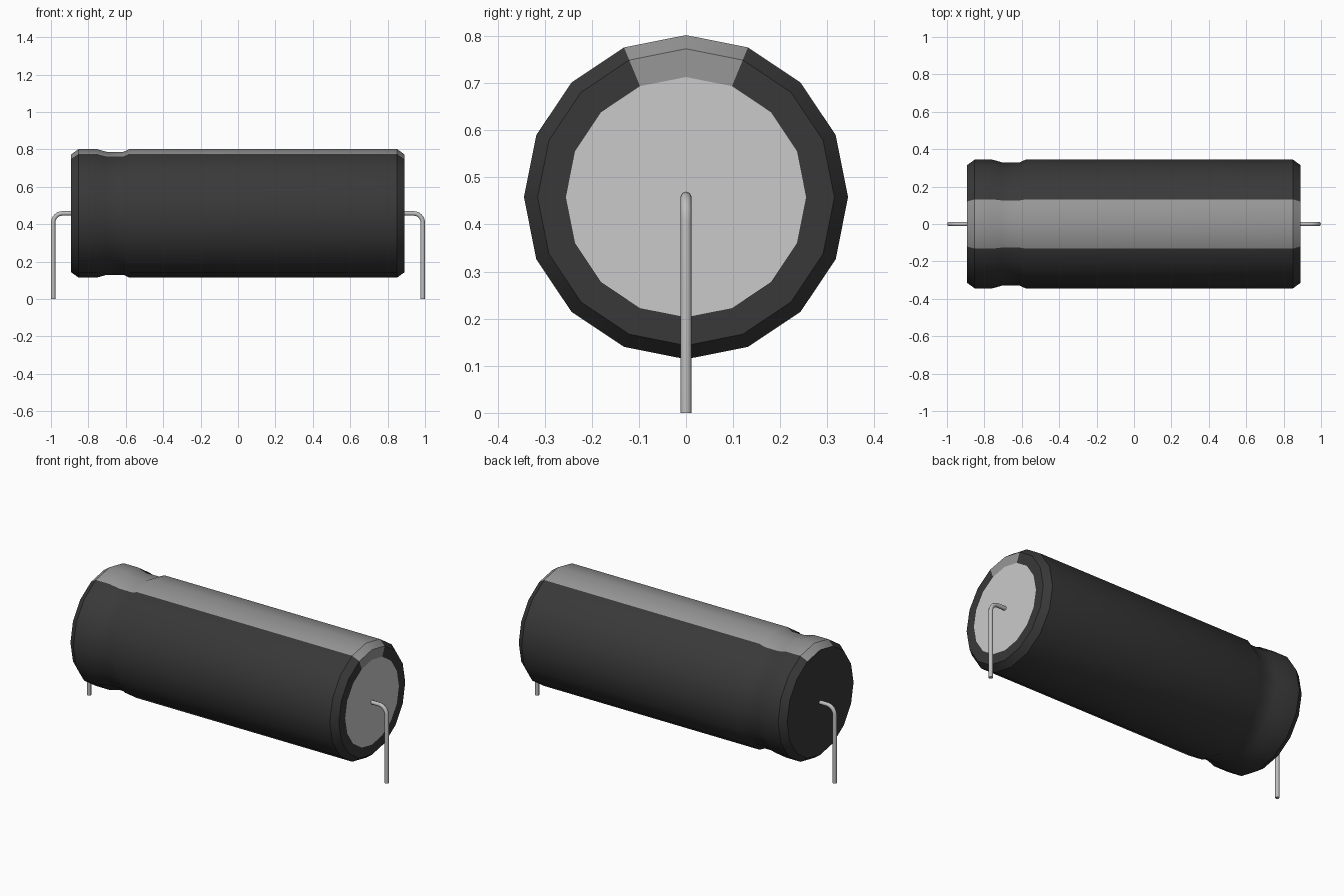
import bpy, bmesh, math

cube = bpy.data.objects.get("Cube")
if cube:
    bpy.data.objects.remove(cube, do_unlink=True)

SIDES = 16
AXIS_Z = 0.458


def material(name, rgb):
    mat = bpy.data.materials.new(name)
    mat.use_nodes = True
    mat.diffuse_color = (*rgb, 1)
    bsdf = next(n for n in mat.node_tree.nodes if n.type == 'BSDF_PRINCIPLED')
    bsdf.inputs["Base Color"].default_value = (*rgb, 1)
    return mat


black = material("black sleeve", (0.04, 0.04, 0.04))
grey = material("grey stripe", (0.31, 0.31, 0.31))
silver = material("silver cap", (0.59, 0.59, 0.59))
wire = material("lead wire", (0.52, 0.52, 0.52))


def smooth(obj, degrees):
    bpy.ops.object.select_all(action='DESELECT')
    obj.select_set(True)
    bpy.context.view_layer.objects.active = obj
    bpy.ops.object.shade_smooth_by_angle(angle=math.radians(degrees))


# Sleeve: lathe (x, radius) profile around the x axis, with a crimped groove
profile = [(-0.892, 0.315), (-0.852, 0.344), (-0.757, 0.344), (-0.703, 0.329),
           (-0.612, 0.329), (-0.58, 0.344), (0.85, 0.344), (0.89, 0.315), (0.89, 0.255)]
bm = bmesh.new()
rings = []
for x, r in profile:
    angles = [2 * math.pi * i / SIDES for i in range(SIDES)]
    rings.append([bm.verts.new((x, r * math.sin(a), AXIS_Z + r * math.cos(a))) for a in angles])
for a, b in zip(rings, rings[1:]):
    for i in range(SIDES):
        j = (i + 1) % SIDES
        face = bm.faces.new((a[i], a[j], b[j], b[i]))
        # the two facets beside the top edge carry the stripe
        face.material_index = 1 if i in (0, SIDES - 1) else 0
bm.faces.new(rings[0])
bm.faces.new(rings[-1]).material_index = 2
bmesh.ops.recalc_face_normals(bm, faces=bm.faces)
mesh = bpy.data.meshes.new("capacitor_body")
bm.to_mesh(mesh)
bm.free()
for mat in (black, grey, silver):
    mesh.materials.append(mat)
body = bpy.data.objects.new("capacitor_body", mesh)
bpy.context.collection.objects.link(body)
smooth(body, 30)


# Wire leads: out of each end, round the bend, down to the ground
def lead(name, side, bend=0.05, x_out=0.988):
    path = [(0.87, AXIS_Z)]
    for k in range(7):
        a = math.pi / 2 * k / 6
        path.append((x_out - bend + bend * math.sin(a), AXIS_Z - bend + bend * math.cos(a)))
    path.append((x_out, 0))
    curve = bpy.data.curves.new(name, 'CURVE')
    curve.dimensions = '3D'
    curve.bevel_depth = 0.012
    curve.bevel_resolution = 2
    curve.use_fill_caps = True
    spline = curve.splines.new('POLY')
    spline.points.add(len(path) - 1)
    for point, (x, z) in zip(spline.points, path):
        point.co = (side * x, 0, z, 1)
    curve.materials.append(wire)
    obj = bpy.data.objects.new(name, curve)
    bpy.context.collection.objects.link(obj)
    bpy.ops.object.select_all(action='DESELECT')
    obj.select_set(True)
    bpy.context.view_layer.objects.active = obj
    bpy.ops.object.convert(target='MESH')
    smooth(bpy.context.view_layer.objects.active, 50)


lead("left_lead", 1)
lead("right_lead", -1)
